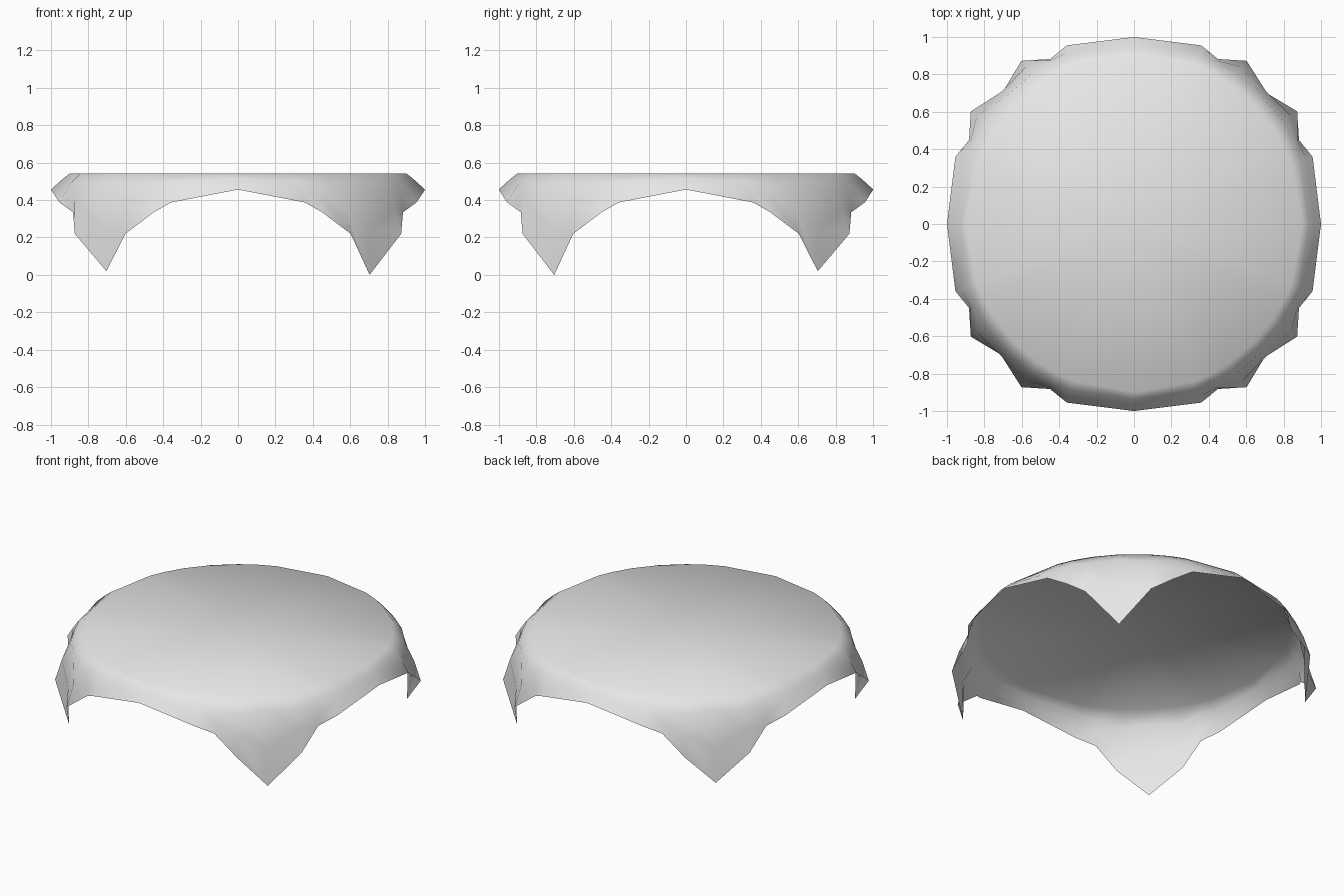
import bpy, bmesh, math

cube = bpy.data.objects.get("Cube")
if cube:
    bpy.data.objects.remove(cube, do_unlink=True)

# Drape profiles (radius, height) from table rim to hem, keyed by angle from a side's middle
RIM = (0.9, 0.542)
PROFILES = {
    0: [RIM, (0.935, 0.515), (0.965, 0.488), (1.0, 0.456)],
    20.6: [RIM, (0.95, 0.495), (0.985, 0.445), (1.02, 0.387)],
    27: [RIM, (0.955, 0.485), (0.98, 0.41), (0.99, 0.335)],
    34.6: [RIM, (0.97, 0.46), (1.02, 0.35), (1.06, 0.22)],
    45: [RIM, (0.965, 0.47), (1.0, 0.25), (0.995, 0.02)],
}

# Mirror each eighth into a quarter, then repeat it around the table
eighth = list(PROFILES.items())
quarter = eighth + [(90 - a, p) for a, p in reversed(eighth[1:-1])]
stations = [(a + 90 * q, p) for q in range(4) for a, p in quarter]

bm = bmesh.new()
columns = []
for angle, profile in stations:
    t = math.radians(angle)
    columns.append([bm.verts.new((r * math.cos(t), r * math.sin(t), z))
                    for r, z in profile])

# The front left corner hangs slightly lower
for column in columns:
    hem = column[-1].co
    if hem.z < 0.1 and hem.x > 0 and hem.y < 0:
        hem.z = 0.0

# Flat top and hanging cloth
centre = bm.verts.new((0, 0, RIM[1]))
for i, a in enumerate(columns):
    b = columns[(i + 1) % len(columns)]
    bm.faces.new((centre, a[0], b[0]))
    for k in range(len(a) - 1):
        bm.faces.new((a[k], a[k + 1], b[k + 1], b[k]))
for face in bm.faces:
    face.smooth = True

mesh = bpy.data.meshes.new("tablecloth")
bm.to_mesh(mesh)
bm.free()
tablecloth = bpy.data.objects.new("tablecloth", mesh)
bpy.context.collection.objects.link(tablecloth)

# Plain cloth colour
cloth = bpy.data.materials.new("light_grey_cloth")
cloth.use_nodes = True
colour = (0.8, 0.8, 0.8, 1)
cloth.diffuse_color = colour
cloth.node_tree.nodes["Principled BSDF"].inputs["Base Color"].default_value = colour
mesh.materials.append(cloth)
